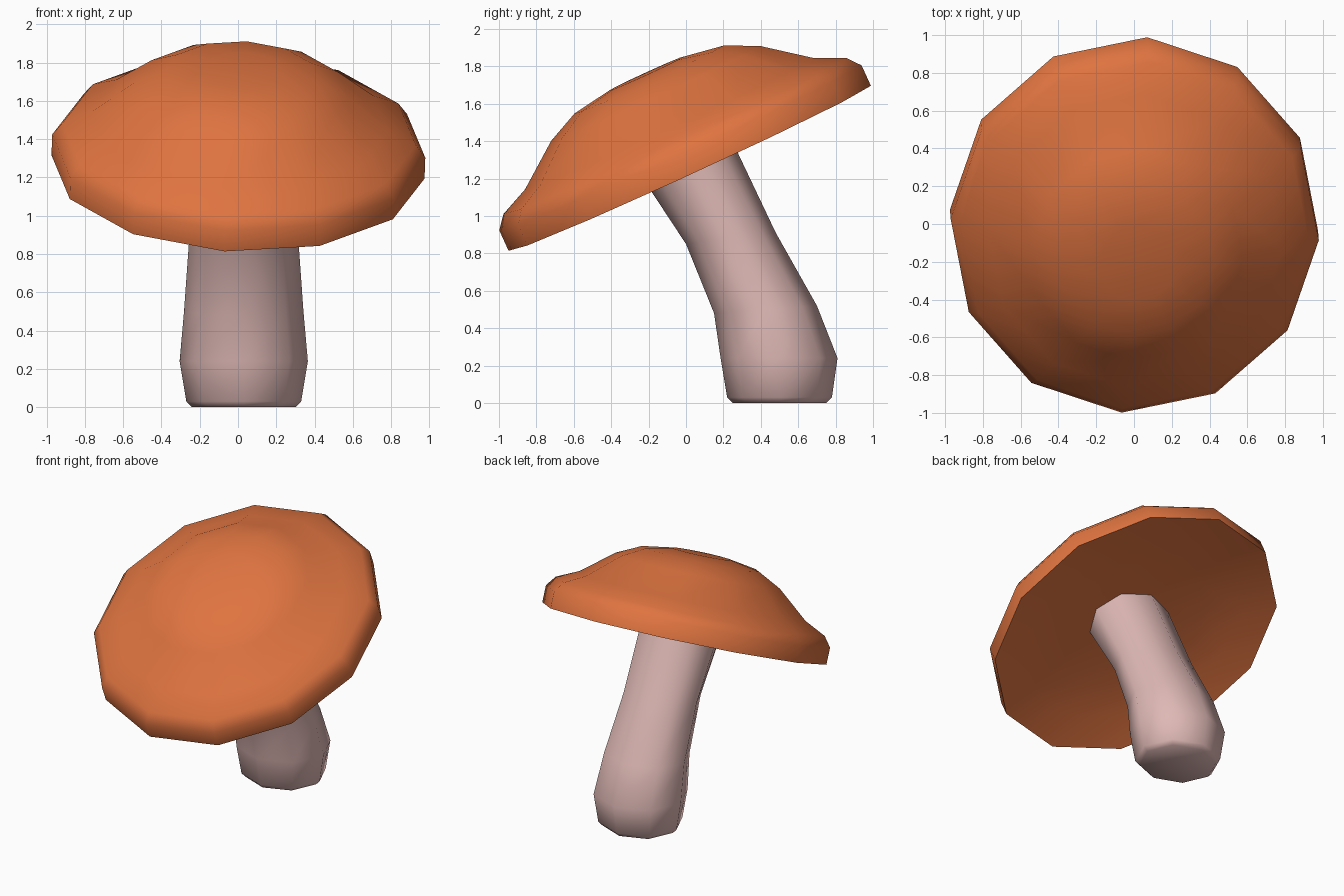
import bpy, bmesh
from math import sin, cos, pi, radians
from mathutils import Vector, Matrix

cube = bpy.data.objects.get("Cube")
if cube:
    bpy.data.objects.remove(cube)


def make_material(name, color):
    mat = bpy.data.materials.new(name)
    mat.use_nodes = True
    mat.diffuse_color = color
    bsdf = mat.node_tree.nodes["Principled BSDF"]
    bsdf.inputs["Base Color"].default_value = color
    bsdf.inputs["Roughness"].default_value = 0.8
    return mat


def ring(center, axis_a, axis_b, sides, turn=0.0):
    """Points of an ellipse spanned by two half axes."""
    angles = [turn + 2 * pi * i / sides for i in range(sides)]
    return [center + axis_a * cos(a) + axis_b * sin(a) for a in angles]


def loft(name, rings, mat):
    """Skin a list of equal rings and close both ends."""
    bm = bmesh.new()
    loops = [[bm.verts.new(p) for p in r] for r in rings]
    n = len(loops[0])
    for low, high in zip(loops, loops[1:]):
        for i in range(n):
            j = (i + 1) % n
            bm.faces.new((low[i], low[j], high[j], high[i]))
    for loop in (loops[0], loops[-1]):
        tip = bm.verts.new(sum((v.co for v in loop), Vector()) / n)
        for i in range(n):
            bm.faces.new((loop[i], loop[(i + 1) % n], tip))
    bmesh.ops.recalc_face_normals(bm, faces=bm.faces)
    mesh = bpy.data.meshes.new(name)
    bm.to_mesh(mesh)
    bm.free()
    mesh.materials.append(mat)
    obj = bpy.data.objects.new(name, mesh)
    bpy.context.collection.objects.link(obj)
    bpy.ops.object.select_all(action="DESELECT")
    obj.select_set(True)
    bpy.context.view_layer.objects.active = obj
    bpy.ops.object.shade_smooth_by_angle(angle=radians(60))
    return obj


orange = make_material("cap orange", (0.74, 0.175, 0.052, 1))
pink = make_material("stem pink", (0.73, 0.48, 0.46, 1))

# Cap: hollow underside, upright rim, flared brim and dome (radius, height)
cap_profile = [(0.25, 0.10), (0.55, 0.09), (0.82, 0.06), (1.067, 0), (1.067, 0.12),
               (1.01, 0.19), (0.85, 0.262), (0.615, 0.44), (0.44, 0.522), (0.22, 0.557)]
cap = loft("cap", [ring(Vector((0, 0, h)), Vector((r * 0.916, 0, 0)), Vector((0, r, 0)),
                        12, radians(-4.1)) for r, h in cap_profile], orange)
tilt = Matrix.Rotation(radians(24.6), 4, "X") @ Matrix.Rotation(radians(1.9), 4, "Y")
cap.data.transform(Matrix.Translation((0, 0.02, 1.255)) @ tilt)

# Stem: leaning sections given by front point, back point (y, z) and half width
sections = [((0.25, 0), (0.75, 0), 0.27),
            ((0.22, 0.03), (0.78, 0.03), 0.30),
            ((0.185, 0.24), (0.81, 0.24), 0.335),
            ((0.15, 0.48), (0.70, 0.52), 0.312),
            ((0, 0.85), (0.48, 0.91), 0.285),
            ((-0.29, 1.29), (0.2, 1.5), 0.30)]
stem_rings = []
for front, back, half in sections:
    f, b = Vector((0.03, *front)), Vector((0.03, *back))
    stem_rings.append(ring((f + b) / 2, Vector((half, 0, 0)), (b - f) / 2, 8))
loft("stem", stem_rings, pink)
